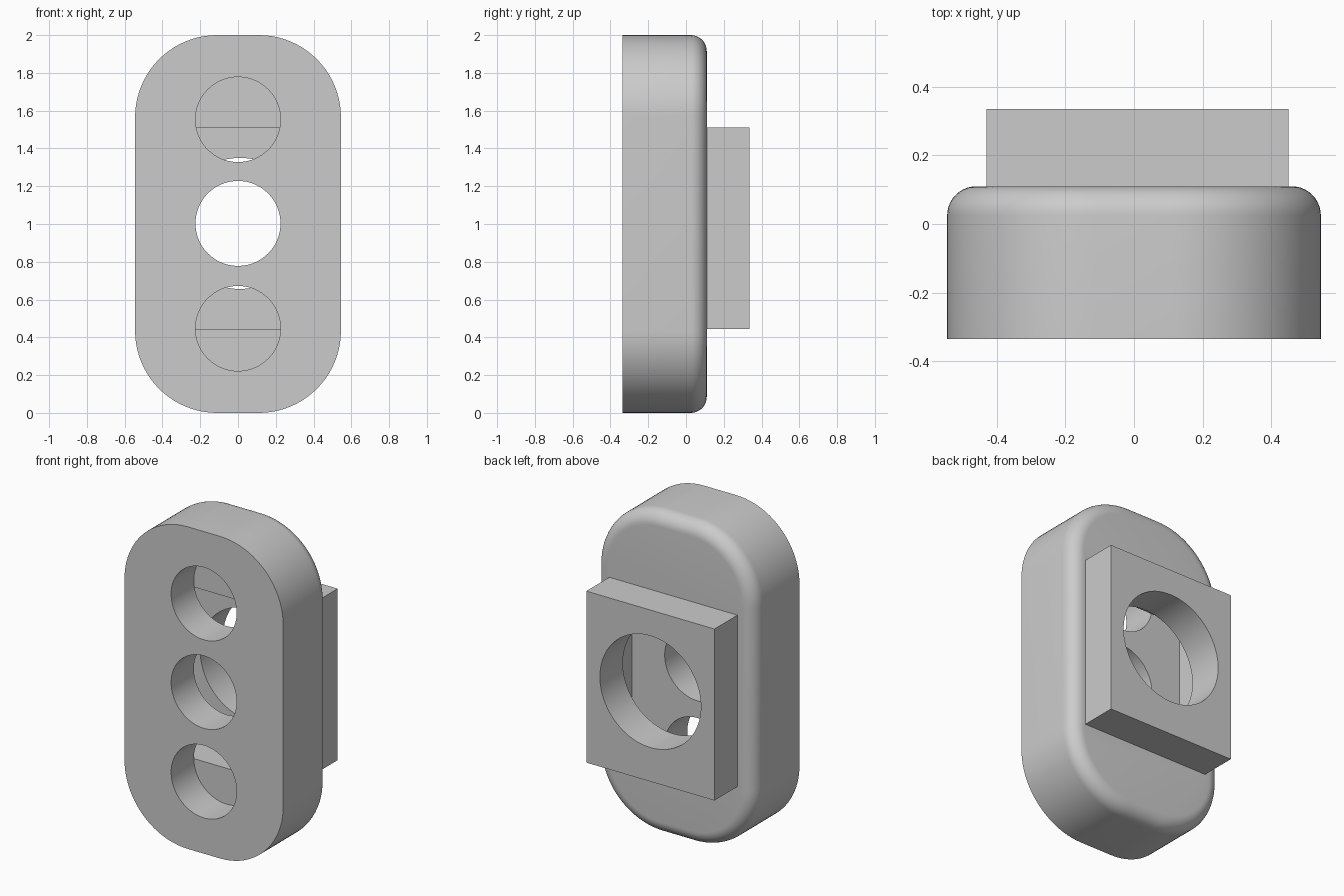
import bpy, bmesh
from math import sin, cos, pi, radians
from mathutils import Matrix

default = bpy.data.objects.get("Cube")
if default:
    bpy.data.objects.remove(default, do_unlink=True)

grey = bpy.data.materials.new("light grey")
grey.use_nodes = True
grey.diffuse_color = (0.6, 0.6, 0.6, 1)
grey.node_tree.nodes["Principled BSDF"].inputs["Base Color"].default_value = (0.6, 0.6, 0.6, 1)

FRONT, POCKET, BACK, PLATE_BACK = -0.335, -0.112, 0.11, 0.335
HALF_W, CORNER, FILLET = 0.545, 0.435, 0.085
PLATE_X, PLATE_Z = (-0.43, 0.45), (0.445, 1.51)


def make_object(name, bm):
    bmesh.ops.recalc_face_normals(bm, faces=bm.faces)
    mesh = bpy.data.meshes.new(name)
    bm.to_mesh(mesh)
    bm.free()
    mesh.materials.append(grey)
    obj = bpy.data.objects.new(name, mesh)
    bpy.context.collection.objects.link(obj)
    return obj


def box(name, xs, ys, zs):
    bm = bmesh.new()
    spans = (xs, ys, zs)
    centre = Matrix.Translation([(a + b) / 2 for a, b in spans])
    size = Matrix.Diagonal([b - a for a, b in spans] + [1])
    bmesh.ops.create_cube(bm, size=1, matrix=centre @ size)
    return make_object(name, bm)


def cylinder(name, x, z, radius, y0, y1):
    bm = bmesh.new()
    place = Matrix.Translation((x, (y0 + y1) / 2, z)) @ Matrix.Rotation(pi / 2, 4, 'X')
    bmesh.ops.create_cone(bm, cap_ends=True, segments=96, radius1=radius,
                          radius2=radius, depth=y1 - y0, matrix=place)
    return make_object(name, bm)


def outline(inset, y):
    """Rounded rectangle, moved inwards by inset."""
    points = []
    for corner, (sx, sz) in enumerate(((1, 1), (-1, 1), (-1, -1), (1, -1))):
        cx, cz = sx * (HALF_W - CORNER), 1 + sz * (1 - CORNER)
        for i in range(21):
            a = (corner + i / 20) * pi / 2
            r = CORNER - inset
            points.append((cx + r * cos(a), y, cz + r * sin(a)))
    return points


def cut(obj, cutter):
    mod = obj.modifiers.new("cut", 'BOOLEAN')
    mod.operation = 'DIFFERENCE'
    mod.solver = 'EXACT'
    mod.object = cutter
    bpy.context.view_layer.objects.active = obj
    bpy.ops.object.modifier_apply(modifier=mod.name)
    bpy.data.objects.remove(cutter, do_unlink=True)


# Body: rounded block with a filleted back edge
bm = bmesh.new()
steps = 10
levels = [(0, FRONT)]
for i in range(steps + 1):
    a = i / steps * pi / 2
    levels.append((FILLET * (1 - cos(a)), BACK - FILLET * (1 - sin(a))))
rings = [[bm.verts.new(p) for p in outline(*level)] for level in levels]
for low, high in zip(rings, rings[1:]):
    for i in range(len(low)):
        bm.faces.new((low[i - 1], low[i], high[i], high[i - 1]))
bm.faces.new(rings[0])
bm.faces.new(rings[-1])
body = make_object("body", bm)

# Rectangular pocket in the back, and three round holes from the front
cut(body, box("pocket_cutter", PLATE_X, (POCKET, BACK + 0.1), PLATE_Z))
for z in (0.447, 1.003, 1.553):
    cut(body, cylinder("hole_cutter", 0, z, 0.225, FRONT - 0.1, POCKET))

# Back plate with one large round opening
plate = box("back_plate", PLATE_X, (BACK, PLATE_BACK), PLATE_Z)
cut(plate, cylinder("opening_cutter", 0.01, 1.003, 0.347, BACK - 0.1, PLATE_BACK + 0.1))

# Smooth the curves, keep the edges sharp
for obj in (body, plate):
    bpy.ops.object.select_all(action='DESELECT')
    obj.select_set(True)
    bpy.context.view_layer.objects.active = obj
    bpy.ops.object.shade_smooth_by_angle(angle=radians(30))
